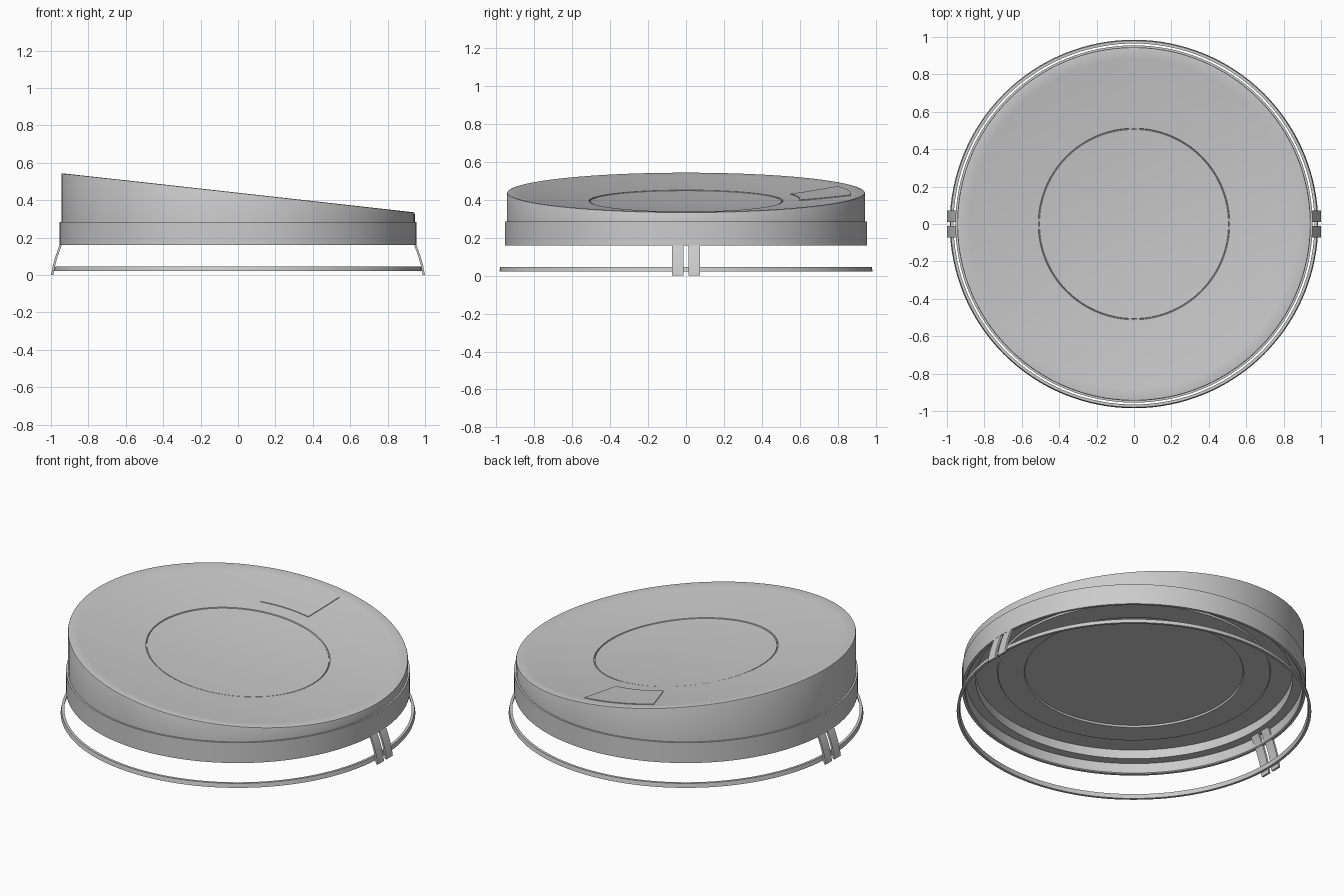
import bpy, bmesh, math

if "Cube" in bpy.data.objects:
    bpy.data.objects.remove(bpy.data.objects["Cube"])

TILT = 0.111  # slope of the slanted top along x


def finish(name, bm):
    bmesh.ops.remove_doubles(bm, verts=bm.verts[:], dist=1e-5)
    bmesh.ops.recalc_face_normals(bm, faces=bm.faces[:])
    me = bpy.data.meshes.new(name)
    bm.to_mesh(me)
    bm.free()
    ob = bpy.data.objects.new(name, me)
    bpy.context.collection.objects.link(ob)
    bpy.ops.object.select_all(action='DESELECT')
    bpy.context.view_layer.objects.active = ob
    ob.select_set(True)
    bpy.ops.object.shade_smooth_by_angle(angle=math.radians(25))
    return ob


def lathe(name, profile, closed=False, segs=128):
    """Spin (radius, z, tilt amount) points around z."""
    bm = bmesh.new()
    rows = []
    for i in range(segs):
        a = 2 * math.pi * i / segs
        row = []
        for r, z, t in profile:
            x, y = r * math.cos(a), r * math.sin(a)
            row.append(bm.verts.new((x, y, z - t * TILT * x)))
        rows.append(row)
    n = len(profile)
    for i in range(segs):
        p, q = rows[i], rows[(i + 1) % segs]
        for j in range(n if closed else n - 1):
            k = (j + 1) % n
            bm.faces.new((p[j], q[j], q[k], p[k]))
    return finish(name, bm)


def dish(r):
    return 0.44 - 0.064 * (1 - (r / 0.935) ** 2)


# Slanted drum with shallow dished top and an inlaid centre circle
top = [(r, dish(r) - 0.002, 1) for r in (0, 0.1, 0.2, 0.3, 0.4, 0.505)]
top += [(0.507, dish(0.507) - 0.006, 1), (0.51, dish(0.51) - 0.006, 1)]
top += [(r, dish(r), 1) for r in (0.512, 0.6, 0.7, 0.8, 0.88, 0.935)]
under = [(0.88, 0.28), (0.76, 0.28), (0.755, 0.27), (0.61, 0.27), (0.605, 0.28), (0, 0.28)]
lathe("slanted_body", top + [(0.943, 0.438, 1), (0.945, 0.432, 1), (0.945, 0.27, 0)])

# Stepped recess seen from below
lathe("underside", [(0.935, 0.225, 0), (0.88, 0.225, 0)] + [(r, z, 0) for r, z in under])

# Band around the lower body
lathe("lower_band", [(0.94, 0.16, 0), (0.955, 0.16, 0), (0.955, 0.285, 0),
                     (0.935, 0.285, 0), (0.935, 0.165, 0)], closed=True)

# Thin free-standing ring near the ground
lathe("base_ring", [(0.97, 0.022, 0), (0.985, 0.022, 0), (0.98, 0.047, 0),
                    (0.965, 0.047, 0)], closed=True)

# Thin raised panel on the dish
bm = bmesh.new()
radii = [0.6, 0.69, 0.78, 0.87]
grid = []
for i in range(17):
    a = math.radians(84.5 + 28.5 * i / 16)
    grid.append([bm.verts.new((r * math.cos(a), r * math.sin(a),
                               dish(r) + 0.004 - TILT * r * math.cos(a))) for r in radii])
for p, q in zip(grid, grid[1:]):
    for j in range(3):
        bm.faces.new((p[j], p[j + 1], q[j + 1], q[j]))
ext = bmesh.ops.extrude_face_region(bm, geom=bm.faces[:], use_keep_orig=True)
for v in ext["geom"]:
    if isinstance(v, bmesh.types.BMVert):
        v.co.z -= 0.006
finish("top_panel", bm)

# Curved flat spring strips, a pair on each side
path = [(0.993, 0.0), (0.984, 0.05), (0.97, 0.1), (0.952, 0.15), (0.932, 0.19),
        (0.91, 0.235), (0.887, 0.28)]
for sx, side in ((-1, "left"), (1, "right")):
    for sy, end in ((-1, "front"), (1, "back")):
        bm = bmesh.new()
        rows = [[bm.verts.new((sx * (x + dx), sy * y, z)) for dx, y in
                 ((-0.006, 0.012), (0.006, 0.012), (0.006, 0.073), (-0.006, 0.073))]
                for x, z in path]
        for p, q in zip(rows, rows[1:]):
            for j in range(4):
                bm.faces.new((p[j], p[(j + 1) % 4], q[(j + 1) % 4], q[j]))
        bm.faces.new(rows[0])
        bm.faces.new(rows[-1])
        finish(f"spring_strip_{side}_{end}", bm)
